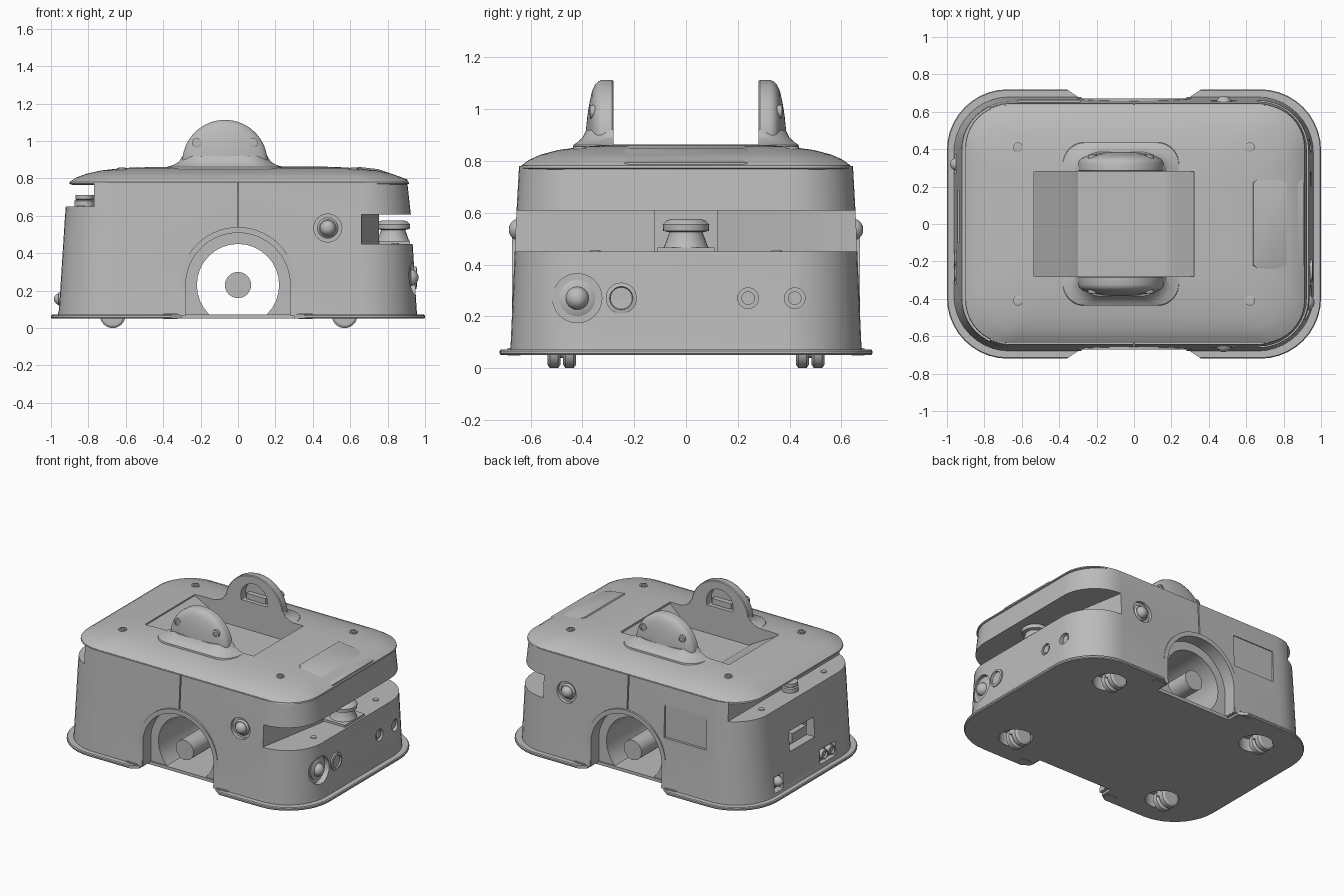
import bpy, bmesh, math
from math import cos, sin, pi

old = bpy.data.objects.get("Cube")
if old:
    bpy.data.objects.remove(old, do_unlink=True)

grey = bpy.data.materials.new("shell grey")
COLOUR = (0.5, 0.5, 0.5, 1)
grey.diffuse_color = COLOUR
grey.use_nodes = True
grey.node_tree.nodes["Principled BSDF"].inputs["Base Color"].default_value = COLOUR


def place(axis, u, v, w):
    """Point with section coordinates u, v and distance w along the axis."""
    return {"z": (u, v, w), "y": (u, w, v), "x": (w, u, v)}[axis]


def loft(name, rings):
    """Skin a list of equal-length rings and cap both ends."""
    bm = bmesh.new()
    rows = [[bm.verts.new(p) for p in ring] for ring in rings]
    n = len(rows[0])
    for a, b in zip(rows, rows[1:]):
        for i in range(n):
            bm.faces.new((a[i], a[(i + 1) % n], b[(i + 1) % n], b[i]))
    bm.faces.new(rows[0])
    bm.faces.new(rows[-1])
    bmesh.ops.recalc_face_normals(bm, faces=bm.faces[:])
    me = bpy.data.meshes.new(name)
    bm.to_mesh(me)
    bm.free()
    me.materials.append(grey)
    ob = bpy.data.objects.new(name, me)
    bpy.context.collection.objects.link(ob)
    return ob


def prism(name, pts, axis, a, b):
    return loft(name, [[place(axis, u, v, w) for u, v in pts] for w in (a, b)])


def box(name, x, y, z):
    return prism(name, [(x[0], y[0]), (x[1], y[0]), (x[1], y[1]), (x[0], y[1])], "z", *z)


def turned(name, axis, u, v, profile, n=32):
    """Solid of revolution; profile holds (radius, distance along axis)."""
    return loft(name, [[place(axis, u + r * cos(2 * pi * i / n), v + r * sin(2 * pi * i / n), w)
                        for i in range(n)] for r, w in profile])


def cyl(name, axis, u, v, r, a, b):
    return turned(name, axis, u, v, [(r, a), (r, b)])


def dome(name, axis, u, v, r, base, tip):
    steps = [pi / 2 * i / 7 for i in range(7)]
    return turned(name, axis, u, v, [(r * cos(t), base + (tip - base) * sin(t)) for t in steps], 24)


def rounded(z, x0, x1, hy, r, n=10):
    ring = []
    for k, (cx, cy) in enumerate([(x1 - r, hy - r), (x0 + r, hy - r), (x0 + r, r - hy), (x1 - r, r - hy)]):
        for i in range(n + 1):
            t = pi / 2 * (k + i / n)
            ring.append((cx + r * cos(t), cy + r * sin(t), z))
    return ring


def arch(cx, cz, r, bottom, n=32):
    return ([(cx + r, bottom)] + [(cx + r * cos(pi * i / n), cz + r * sin(pi * i / n))
            for i in range(n + 1)] + [(cx - r, bottom)])


def cut(target, cutters):
    for c in cutters:
        m = target.modifiers.new("cut", "BOOLEAN")
        m.operation, m.solver, m.object = "DIFFERENCE", "EXACT", c
        bpy.context.view_layer.objects.active = target
        bpy.ops.object.modifier_apply(modifier=m.name)


def discard(cutters):
    for c in cutters:
        bpy.data.objects.remove(c, do_unlink=True)


SIDES = (-1, 1)
AXLE_Z = 0.23
FIN_X = -0.07

# Main shells
body = loft("body_shell", [rounded(0.065, -0.965, 0.96, 0.68, 0.3), rounded(0.1, -0.957, 0.955, 0.677, 0.29),
                           rounded(0.6, -0.925, 0.925, 0.655, 0.26), rounded(0.78, -0.91, 0.905, 0.645, 0.25)])
plate = loft("base_plate", [rounded(0.05, -0.995, 0.995, 0.715, 0.32), rounded(0.056, -1, 1, 0.72, 0.325),
                            rounded(0.066, -1, 1, 0.72, 0.325), rounded(0.072, -0.995, 0.995, 0.715, 0.32)])
lid = loft("top_lid", [rounded(z, -h, h + 0.012, hy, r) for z, h, hy, r in [
    (0.765, 0.885, 0.625, 0.22), (0.772, 0.902, 0.638, 0.23), (0.782, 0.9, 0.636, 0.23),
    (0.805, 0.865, 0.605, 0.23), (0.825, 0.81, 0.56, 0.22), (0.843, 0.73, 0.49, 0.2),
    (0.855, 0.62, 0.4, 0.18), (0.861, 0.52, 0.32, 0.15), (0.864, 0.42, 0.25, 0.1)]])
pad = loft("sloped_lid_pad", [[(x, y, z) for x, z in prof] for y, prof in [
    (-0.27, [(0.68, 0.8), (0.7, 0.835), (0.78, 0.82), (0.89, 0.785), (0.89, 0.77)]),
    (-0.22, [(0.6, 0.8), (0.64, 0.862), (0.75, 0.85), (0.905, 0.795), (0.905, 0.77)]),
    (0.22, [(0.6, 0.8), (0.64, 0.862), (0.75, 0.85), (0.905, 0.795), (0.905, 0.77)]),
    (0.27, [(0.68, 0.8), (0.7, 0.835), (0.78, 0.82), (0.89, 0.785), (0.89, 0.77)])]])
flare = loft("fin_foot", [rounded(z, FIN_X - h, FIN_X + h, hy, 0.12) for z, h, hy in [
    (0.82, 0.33, 0.44), (0.862, 0.31, 0.435), (0.872, 0.275, 0.42), (0.89, 0.245, 0.4), (0.92, 0.228, 0.385)]])

# Well between the fins
well = prism("well_cutter", [(-0.535, 1.3), (-0.535, 0.85), (-0.33, 0.74), (-0.3, 0.72), (0.165, 0.72),
                             (0.2, 0.74), (0.32, 0.85), (0.32, 1.3)], "y", -0.28, 0.28)
for part in (body, lid, flare):
    cut(part, [well])
discard([well])

# Scanner slot, rear ledge, axle tunnel and rear window
slot_half = [(0.66, 0.9), (0.66, 0.65), (0.755, 0.12), (0.7, 0.12)]
slot = slot_half + [(x, -y) for x, y in reversed(slot_half)] + [(1.2, -0.9), (1.2, 0.9)]
cutters = [prism("slot", slot, "z", 0.45, 0.608),
           box("ledge", (-1.2, -0.77), (-1, 1), (0.65, 1)),
           cyl("tunnel", "y", 0, AXLE_Z, 0.22, -1, 1),
           box("window", (-1.2, -0.88), (-0.1, 0.18), (0.31, 0.45)),
           box("panel", (-0.62, -0.29), (0.646, 1), (0.42, 0.65)),
           cyl("lamp_pocket", "x", -0.42, 0.27, 0.095, 0.91, 1.2),
           cyl("port_pocket", "x", 0.24, 0.27, 0.04, 0.925, 1.2),
           cyl("port_pocket", "x", 0.42, 0.27, 0.04, 0.915, 1.2),
           box("rear_lamp_pocket", (-1.2, -0.91), (0.27, 0.37), (0.09, 0.2)),
           box("rear_port_pocket", (-1.2, -0.925), (-0.32, -0.14), (0.1, 0.2))]
for s in SIDES:
    cutters += [prism("wheel_arch", arch(0, AXLE_Z, 0.28, -0.1), "y", s * 0.58, s),
                cyl("button_pocket", "y", 0.48, 0.535, 0.075, s * 0.635, s),
                box("seam", (-0.004, 0.004), (s * 0.635, s), (0.5, 0.9))]
cut(body, cutters)
discard(cutters)

# Base plate notches and caster holes
cutters = []
for s in SIDES:
    cutters.append(prism("notch", [(-0.42, s * 0.76), (-0.3, s * 0.68), (-0.3, s * 0.59), (0.3, s * 0.59),
                                   (0.3, s * 0.68), (0.42, s * 0.76)], "z", 0, 0.2))
    cutters += [cyl("caster_hole", "z", x, s * 0.47, 0.11, -0.1, 0.14) for x in (-0.63, 0.6)]
cut(plate, cutters)
cut(body, [c for c in cutters if c.name.startswith("caster")])
discard(cutters)

# Parts that repeat on the front and back
for s in SIDES:
    end = "front" if s < 0 else "back"
    fin = loft(end + "_fin", [[(x, s * y, z) for x, z in arch(FIN_X, 0.885, r, 0.715)] for y, r in [
        (0.28, 0.223), (0.285, 0.228), (0.325, 0.228), (0.34, 0.222), (0.352, 0.208), (0.363, 0.185),
        (0.373, 0.14), (0.381, 0.09), (0.386, 0.04)]])
    hole = cyl("hole", "y", FIN_X, 0.95, 0.105, s * 0.2, s * 0.335)
    cut(fin, [hole])
    discard([hole])
    box(end + "_fin_sensor", (FIN_X - 0.075, FIN_X + 0.075), (s * 0.3, s * 0.34), (0.925, 0.965))
    for x in (-0.15, 0.15):
        turned(end + "_fin_bolt", "y", FIN_X + x, 0.99,
               [(0.026, s * 0.33), (0.026, s * 0.37), (0.014, s * 0.372), (0.014, s * 0.365)], 20)
    rim = arch(0, AXLE_Z, 0.31, 0.07) + arch(0, AXLE_Z, 0.279, 0.07)[::-1]
    prism(end + "_arch_rim", rim, "y", s * 0.59, s * 0.672)
    turned(end + "_button_collar", "y", 0.48, 0.535, [(0.055, s * 0.62), (0.055, s * 0.64), (0.045, s * 0.65)])
    dome(end + "_side_button", "y", 0.48, 0.535, 0.042, s * 0.645, s * 0.685)
    for x in (-0.62, 0.62):
        turned("lid_bolt", "z", x, s * 0.41,
               [(0.026, 0.8), (0.026, 0.856), (0.015, 0.858), (0.015, 0.852)], 20)
        box("plate_clip", (x * 0.58 - 0.04, x * 0.58 + 0.04), (s * 0.64, s * 0.69), (0.048, 0.078))
    for x in (-0.67, 0.57):
        for dy in (-0.03, 0.03):
            y = s * 0.48 + dy
            turned("caster_wheel", "y", x, 0.068, [(0.055, y - 0.025), (0.068, y - 0.016),
                                                   (0.068, y + 0.016), (0.055, y + 0.025)])
        cyl("caster_hub", "y", x, 0.068, 0.03, s * 0.48 - 0.03, s * 0.48 + 0.03)
        cyl("caster_stem", "z", x + 0.03, s * 0.48, 0.035, 0.07, 0.15)
    for x in (-0.84, 0.84):
        cyl("ledge_screw", "z", x, s * 0.35, 0.02, 0.4 if x > 0 else 0.6, 0.455 if x > 0 else 0.655)

# Axle
cyl("axle_shaft", "y", 0, AXLE_Z, 0.07, -0.6, 0.6)

# Scanner in the slot
box("scanner_mount", (0.74, 0.92), (-0.11, 0.11), (0.44, 0.465))
turned("scanner", "z", 0.83, 0, [(0.09, 0.46), (0.08, 0.48), (0.066, 0.52), (0.066, 0.525), (0.088, 0.53),
                                 (0.09, 0.555), (0.075, 0.57), (0.06, 0.575)])

# Lamp and ports on the scanner end
turned("lamp_collar", "x", -0.42, 0.27, [(0.07, 0.88), (0.07, 0.915), (0.05, 0.925)])
dome("lamp", "x", -0.42, 0.27, 0.045, 0.92, 0.965)
turned("round_port", "x", -0.25, 0.27, [(0.06, 0.9), (0.06, 0.954), (0.045, 0.957), (0.042, 0.945)])
for y, x in ((0.24, 0.94), (0.42, 0.93)):
    cyl("small_port", "x", y, 0.27, 0.026, 0.9, x)

# Rear controls
turned("ledge_button", "z", -0.82, 0, [(0.055, 0.64), (0.055, 0.68), (0.045, 0.685), (0.05, 0.69), (0.05, 0.712)])
box("window_connector", (-0.92, -0.87), (-0.04, 0.12), (0.34, 0.41))
dome("rear_lamp", "x", 0.32, 0.155, 0.038, -0.93, -0.985)
cyl("rear_lamp_collar", "x", 0.32, 0.155, 0.045, -0.9, -0.935)
for y in (-0.19, -0.27):
    turned("rear_port", "x", y, 0.155, [(0.035, -0.9), (0.035, -0.96), (0.024, -0.963), (0.024, -0.95)], 24)

# Smooth shading with sharp edges kept
bpy.ops.object.select_all(action="DESELECT")
for ob in bpy.context.collection.objects:
    if ob.type == "MESH" and grey.name in ob.data.materials:
        ob.select_set(True)
        bpy.context.view_layer.objects.active = ob
bpy.ops.object.shade_smooth_by_angle(angle=math.radians(28))
